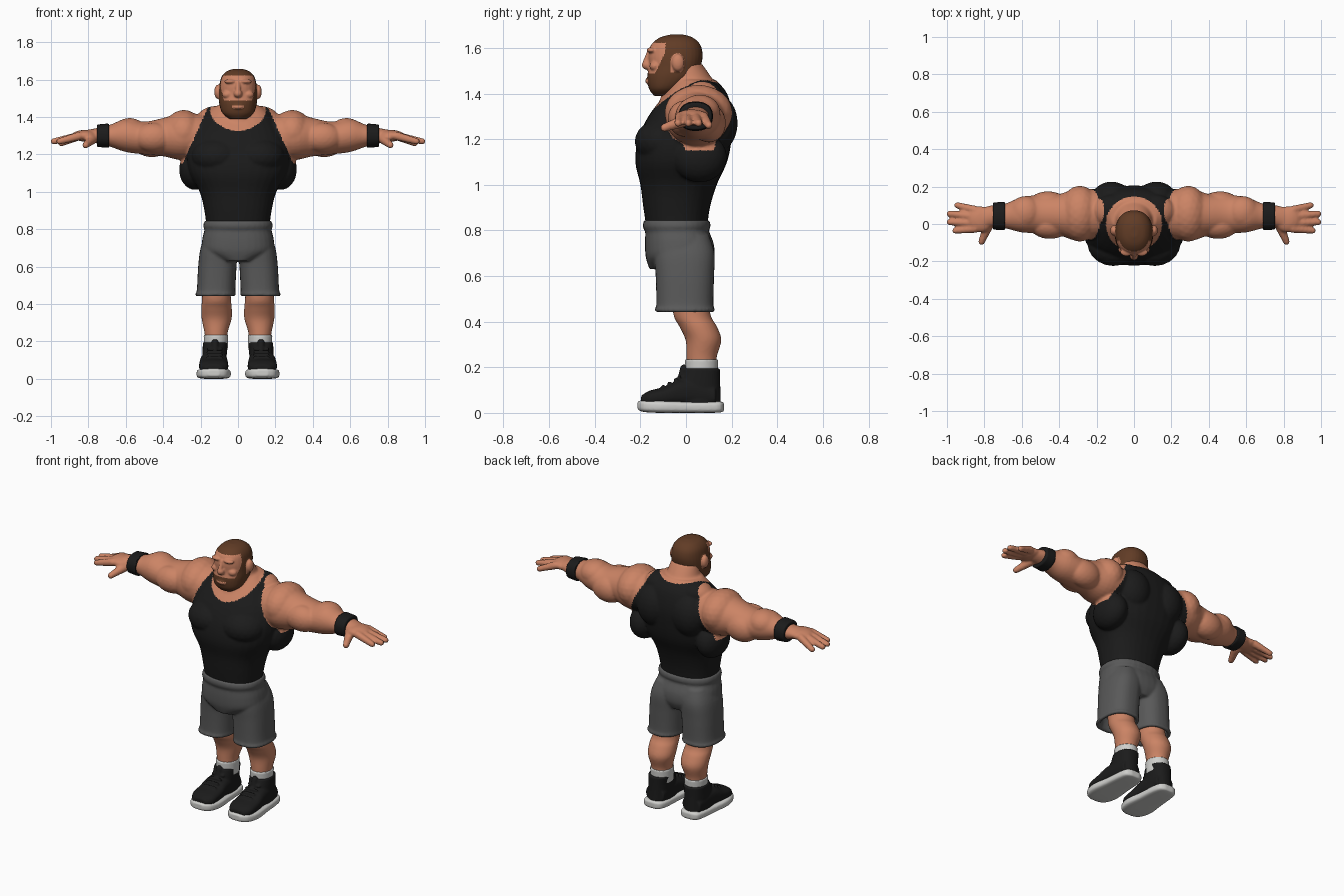
import bpy
import bmesh
from math import cos, sin, pi
from mathutils import Matrix, Vector

cube = bpy.data.objects.get("Cube")
if cube:
    bpy.data.objects.remove(cube, do_unlink=True)


def material(name, red, green, blue):
    mat = bpy.data.materials.new(name)
    mat.use_nodes = True
    mat.diffuse_color = (red, green, blue, 1)
    mat.node_tree.nodes["Principled BSDF"].inputs["Base Color"].default_value = (red, green, blue, 1)
    return mat


skin = material("skin", .6, .23, .13)
black = material("black cloth", .011, .011, .011)
grey = material("grey cloth", .1, .1, .1)
brown = material("brown hair", .12, .045, .019)
white = material("off white", .62, .62, .6)


def signed_power(value, exponent):
    return abs(value) ** exponent * (1 if value >= 0 else -1)


def spline(rings, steps=4):
    """Smoothly fill in the rings between the given ones."""
    rows = [Vector(ring) for ring in rings]
    for i in range(len(rows) - 1):
        a, b = rows[max(i - 1, 0)], rows[i]
        c, d = rows[i + 1], rows[min(i + 2, len(rows) - 1)]
        for step in range(steps):
            t = step / steps
            yield (b * 2 + (c - a) * t + (a * 2 - b * 5 + c * 4 - d) * t ** 2
                   + (b * 3 - a - c * 3 + d) * t ** 3) / 2
    yield rows[-1]


def loft(bm, rings, axis="z", side=1, power=2.0, count=32):
    """Skin rings of (position, low u, high u, low v, high v) along an axis."""
    loops = []
    for t, u0, u1, v0, v1 in spline(rings):
        loop = []
        for k in range(count):
            angle = 2 * pi * k / count
            u = (u0 + u1) / 2 + (u1 - u0) / 2 * signed_power(cos(angle), 2 / power)
            v = (v0 + v1) / 2 + (v1 - v0) / 2 * signed_power(sin(angle), 2 / power)
            x, y, z = {"x": (t, u, v), "y": (u, t, v), "z": (u, v, t)}[axis]
            loop.append(bm.verts.new((x * side, y, z)))
        loops.append(loop)
    faces = [bm.faces.new(loops[0]), bm.faces.new(loops[-1])]
    for low, high in zip(loops, loops[1:]):
        for k in range(count):
            n = (k + 1) % count
            faces.append(bm.faces.new((low[k], low[n], high[n], high[k])))
    bmesh.ops.recalc_face_normals(bm, faces=faces)


def blob(bm, center, radii, side=1):
    place = Matrix.Translation((center[0] * side, center[1], center[2]))
    bmesh.ops.create_icosphere(bm, subdivisions=3, radius=1, matrix=place @ Matrix.Diagonal((*radii, 1)))


def capsule(bm, start, end, r_start, r_end, side=1):
    """Tapered finger-like rod with round ends."""
    a, b = Vector(start), Vector(end)
    a.x, b.x = a.x * side, b.x * side
    turn = (b - a).to_track_quat("Z", "Y").to_matrix().to_4x4()
    bmesh.ops.create_cone(bm, cap_ends=True, segments=16, radius1=r_start, radius2=r_end,
                          depth=(b - a).length, matrix=Matrix.Translation((a + b) / 2) @ turn)
    blob(bm, a, (r_start,) * 3)
    blob(bm, b, (r_end,) * 3)


def finish(name, bm, materials, rule=None, voxel=.008, smooth=3):
    """Fuse the pieces into one smooth skin and colour its faces by a rule."""
    mesh = bpy.data.meshes.new(name)
    bm.to_mesh(mesh)
    bm.free()
    obj = bpy.data.objects.new(name, mesh)
    bpy.context.collection.objects.link(obj)
    fuse = obj.modifiers.new("fuse", "REMESH")
    fuse.mode, fuse.voxel_size, fuse.use_smooth_shade = "VOXEL", voxel, True
    relax = obj.modifiers.new("relax", "SMOOTH")
    relax.factor, relax.iterations = .5, smooth
    graph = bpy.context.evaluated_depsgraph_get()
    fused = bpy.data.meshes.new_from_object(obj.evaluated_get(graph))
    obj.modifiers.clear()
    obj.data = fused
    fused.materials.clear()
    for mat in materials:
        fused.materials.append(mat)
    for face in fused.polygons:
        face.use_smooth = True
        face.material_index = rule(face.center) if rule else 0
    return obj


SIDES = (("left", 1), ("right", -1))

# Torso, neck, arms and hands, with the vest coloured on
bm = bmesh.new()
loft(bm, [(.79, -.165, .165, -.17, .09), (.9, -.18, .18, -.187, .105), (1, -.205, .205, -.2, .135),
          (1.1, -.26, .26, -.222, .18), (1.2, -.275, .275, -.21, .2), (1.3, -.25, .25, -.165, .205),
          (1.4, -.19, .19, -.09, .18), (1.46, -.12, .12, -.05, .13)], power=2.3)
loft(bm, [(1.32, -.13, .13, -.13, .15), (1.42, -.115, .115, -.1, .14),
          (1.48, -.095, .095, -.08, .105), (1.53, -.085, .085, -.07, .07)])
for name, side in SIDES:
    blob(bm, (.11, -.1, 1.19), (.14, .125, .1), side)       # chest
    blob(bm, (.23, .06, 1.12), (.085, .12, .11), side)      # side of back
    blob(bm, (.12, .13, 1.27), (.11, .097, .13), side)      # shoulder blade
    blob(bm, (.11, .07, 1.39), (.11, .09, .07), side)       # neck muscle
    loft(bm, [(.15, -.07, .18, 1.18, 1.41), (.3, -.09, .19, 1.17, 1.42), (.4, -.06, .16, 1.19, 1.395),
              (.5, -.05, .155, 1.2, 1.375), (.6, -.045, .145, 1.213, 1.39), (.68, -.025, .112, 1.24, 1.36),
              (.76, -.015, .1, 1.26, 1.34), (.8, -.025, .09, 1.268, 1.333)], "x", side)
    blob(bm, (.29, .055, 1.315), (.11, .15, .123), side)    # shoulder
    blob(bm, (.45, -.005, 1.29), (.11, .075, .08), side)    # upper arm front
    blob(bm, (.46, .1, 1.27), (.11, .075, .085), side)      # upper arm back
    blob(bm, (.58, .06, 1.32), (.09, .09, .075), side)      # forearm
    blob(bm, (.82, .025, 1.3), (.07, .07, .031), side)      # palm
    for base_y, tip_x, tip_y, tip_z in ((.075, .945, .1, 1.26), (.04, .985, .055, 1.27),
                                       (.005, .985, .01, 1.27), (-.025, .955, -.035, 1.27)):
        capsule(bm, (.85, base_y, 1.298), (tip_x, tip_y, tip_z), .023, .017, side)
    capsule(bm, (.78, -.01, 1.28), (.815, -.095, 1.25), .027, .018, side)


def vest_rule(p):
    arm = p.z > 1.15 and abs(p.x) > .17 + (1.43 - p.z) * .45
    neck = p.z > 1.27 and (p.x / .15) ** 2 + (p.y / .147) ** 2 < 1
    return 0 if arm or neck else 1


finish("upper_body", bm, [skin, black], vest_rule, .0075)

# Head with ears, nose, brows, short hair and beard
bm = bmesh.new()
loft(bm, [(1.39, -.045, .045, -.14, -.06), (1.42, -.083, .083, -.162, -.02), (1.47, -.1, .1, -.17, .045),
          (1.52, -.102, .102, -.163, .065), (1.57, -.099, .099, -.165, .073), (1.615, -.088, .088, -.152, .062),
          (1.645, -.06, .06, -.115, .03), (1.658, -.02, .02, -.07, -.01)], power=2.25)
blob(bm, (0, -.168, 1.525), (.023, .026, .022))
capsule(bm, (0, -.158, 1.585), (0, -.178, 1.53), .012, .014)
blob(bm, (0, -.165, 1.455), (.03, .014, .014))
for name, side in SIDES:
    blob(bm, (.108, -.035, 1.535), (.019, .028, .038), side)
    blob(bm, (.04, -.15, 1.59), (.034, .022, .013), side)
    blob(bm, (.055, -.135, 1.52), (.03, .025, .022), side)


def hair_rule(p):
    ear = abs(p.x) > .1 and abs(p.y + .035) < .032 and abs(p.z - 1.535) < .04
    lips = abs(p.x) < .03 and abs(p.z - 1.453) < .008 and p.y < -.14
    face = 1.487 < p.z < 1.622 and p.y < -.09 - max(0, 1.58 - p.z) * .5
    nape = p.z < 1.46 and p.y > -.01
    return 0 if ear or lips or face or nape else 1


finish("head", bm, [skin, brown], hair_rule, .005, 2)

# Shorts with hollow leg openings and a waistband
bm = bmesh.new()
loft(bm, [(.63, -.09, .09, -.16, .1), (.68, -.185, .185, -.176, .123), (.74, -.192, .192, -.18, .122),
          (.8, -.178, .178, -.178, .1), (.835, -.176, .176, -.183, .1)], power=2.4)
loft(bm, [(.8, -.18, .18, -.183, .1), (.82, -.186, .186, -.19, .108), (.845, -.178, .178, -.184, .102)], power=2.3)
for name, side in SIDES:
    loft(bm, [(.52, .04, .195, -.1, .095), (.455, .035, .202, -.11, .1), (.44, .02, .222, -.13, .12),
              (.455, .012, .228, -.137, .127), (.475, .014, .22, -.13, .12), (.6, .008, .213, -.133, .123),
              (.7, .0, .2, -.14, .125), (.78, .0, .17, -.13, .1)], side=side, power=2.5)
finish("shorts", bm, [grey], smooth=2)

for name, side in SIDES:
    # Wristband
    bm = bmesh.new()
    loft(bm, [(.69, -.034, .119, 1.235, 1.366), (.755, -.03, .115, 1.24, 1.36)], "x", side, 2.3)
    finish(name + "_wristband", bm, [black], voxel=.006, smooth=1)

    # Lower leg
    bm = bmesh.new()
    loft(bm, [(.56, .04, .19, -.07, .09), (.43, .038, .192, -.055, .108), (.38, .033, .197, -.03, .135),
              (.32, .034, .194, -.002, .155), (.25, .055, .18, .002, .136), (.2, .058, .175, .002, .132)], side=side)
    finish(name + "_leg", bm, [skin])

    # Sock
    bm = bmesh.new()
    loft(bm, [(.15, .055, .18, -.003, .138), (.235, .052, .184, -.006, .141)], side=side)
    finish(name + "_sock", bm, [white], voxel=.006, smooth=1)

    # Shoe upper with tongue and laces
    bm = bmesh.new()
    loft(bm, [(-.197, .085, .175, .03, .075), (-.16, .055, .205, .03, .097), (-.09, .052, .208, .03, .116),
              (-.03, .056, .202, .03, .145), (.04, .06, .195, .03, .15), (.13, .065, .188, .03, .12)], "y", side, 2.6)
    loft(bm, [(.04, .062, .192, -.07, .153), (.13, .06, .19, -.035, .15), (.195, .055, .188, -.01, .15)],
         side=side, power=2.3)
    capsule(bm, (.123, -.02, .14), (.123, -.008, .195), .02, .018, side)
    for lace in range(4):
        y, z = -.1 + lace * .027, .115 + lace * .015
        capsule(bm, (.09, y, z), (.16, y, z), .008, .008, side)
    finish(name + "_shoe_upper", bm, [black], voxel=.006, smooth=2)

    # Shoe sole
    bm = bmesh.new()
    loft(bm, [(-.212, .1, .16, .015, .05), (-.185, .06, .2, .004, .056), (-.11, .038, .222, .0, .055),
              (0, .048, .21, .0, .05), (.1, .055, .2, .0, .05), (.15, .07, .187, .002, .05),
              (.167, .1, .155, .008, .045)], "y", side, 4)
    finish(name + "_shoe_sole", bm, [white], voxel=.006, smooth=1)
